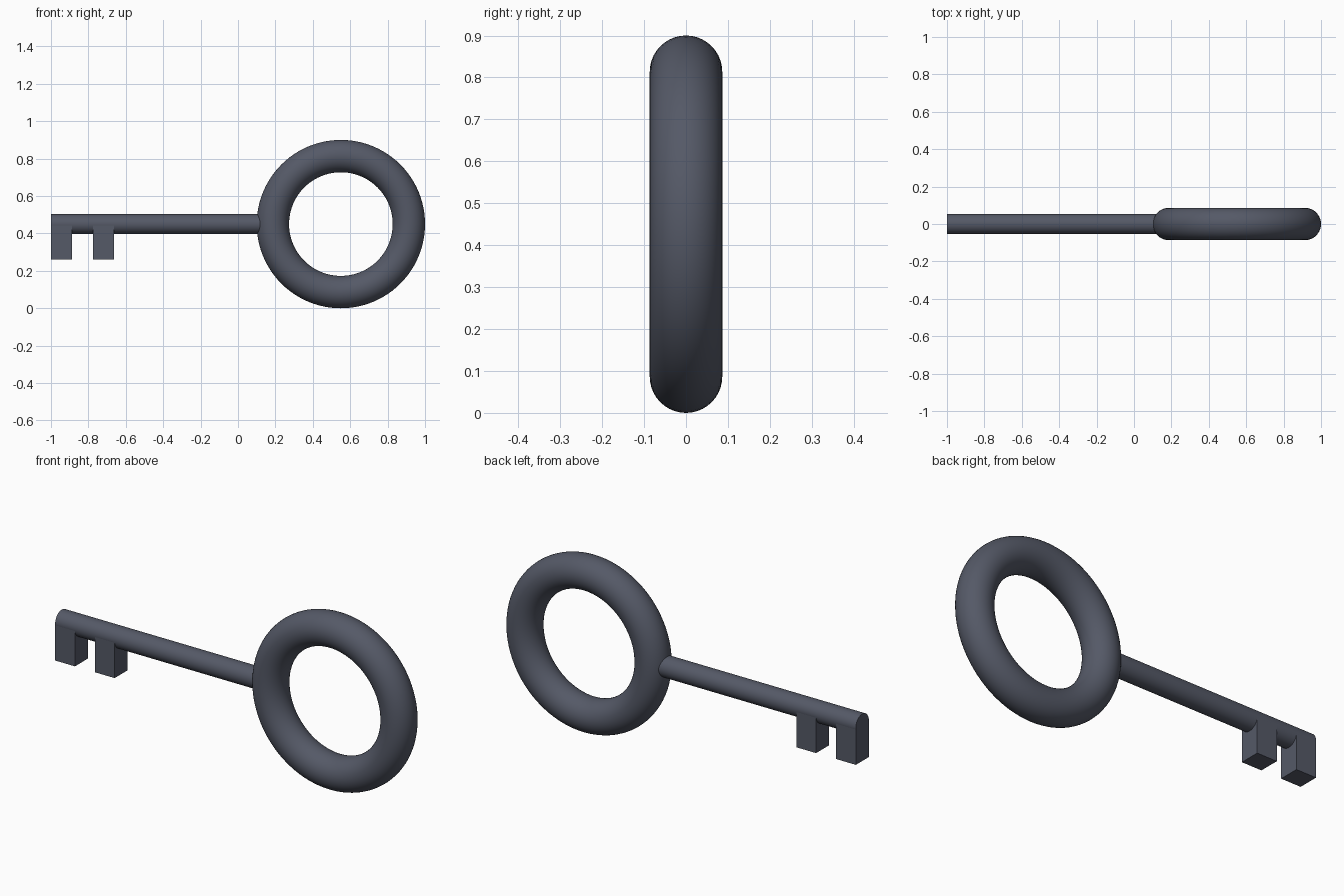
import bpy
from math import pi

if "Cube" in bpy.data.objects:
    bpy.data.objects.remove(bpy.data.objects["Cube"])

steel = bpy.data.materials.new("dark_steel")
steel.diffuse_color = (0.09, 0.10, 0.135, 1)
steel.use_nodes = True
steel.node_tree.nodes["Principled BSDF"].inputs["Base Color"].default_value = steel.diffuse_color

AXIS_Z = 0.45      # height of the shaft axis and ring centre
SHAFT_R = 0.053


def finish(name, smooth=True):
    ob = bpy.context.object
    ob.name = name
    ob.data.materials.append(steel)
    bpy.ops.object.transform_apply(location=False, rotation=True, scale=True)
    if smooth:
        bpy.ops.object.shade_smooth_by_angle()
    return ob


# Ring-shaped handle
bpy.ops.mesh.primitive_torus_add(
    major_segments=96, minor_segments=40, major_radius=0.3635, minor_radius=0.0865,
    location=(0.55, 0, AXIS_Z), rotation=(pi / 2, 0, 0))
finish("ring_handle")

# Round shaft, ending inside the ring
x0, x1 = -1.0, 0.16
bpy.ops.mesh.primitive_cylinder_add(
    vertices=64, radius=SHAFT_R, depth=x1 - x0,
    location=((x0 + x1) / 2, 0, AXIS_Z), rotation=(0, pi / 2, 0))
finish("shaft")

# Two teeth hanging from the shaft, as wide as the shaft
TOOTH_W, TOOTH_BOTTOM = 0.112, 0.262
for name, x in (("end_tooth", -1.0), ("inner_tooth", -0.775)):
    bpy.ops.mesh.primitive_cube_add(
        size=1, location=(x + TOOTH_W / 2, 0, (AXIS_Z + TOOTH_BOTTOM) / 2))
    bpy.context.object.scale = (TOOTH_W, 2 * SHAFT_R - 0.001, AXIS_Z - TOOTH_BOTTOM)
    finish(name, smooth=False)
